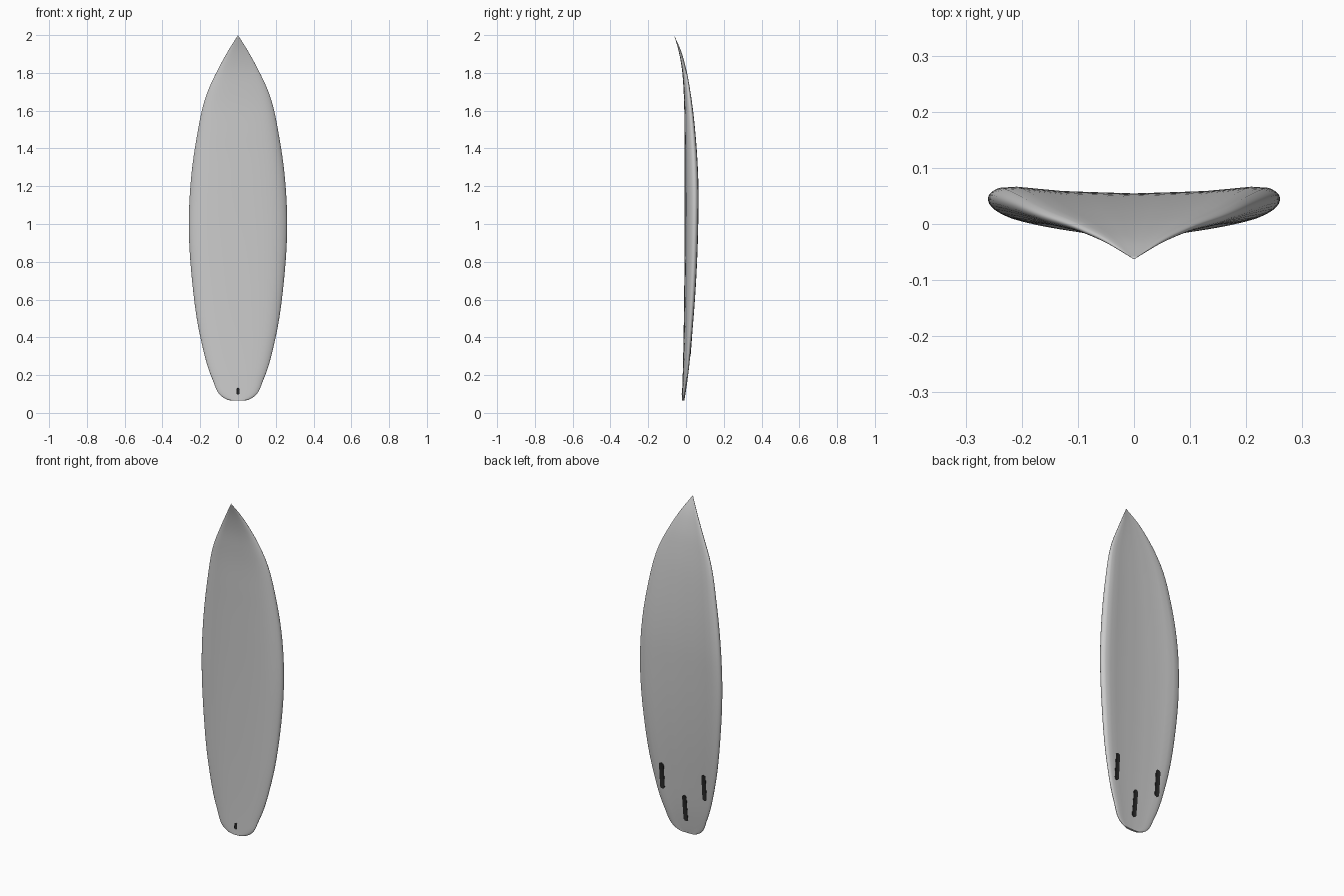
import bpy, bmesh, math
from mathutils import Vector
from mathutils.bvhtree import BVHTree

if "Cube" in bpy.data.objects:
    bpy.data.objects.remove(bpy.data.objects["Cube"])


def smooth_path(points, per_span):
    """Smooth curve through points (spacing by first two coordinates)."""
    pts = [Vector(p) for p in points]
    t = [0.0]
    for a, b in zip(pts, pts[1:]):
        t.append(t[-1] + math.hypot(b[0] - a[0], b[1] - a[1]))
    n = len(pts)
    tan = []
    for i in range(n):
        if 0 < i < n - 1:
            h0, h1 = t[i] - t[i - 1], t[i + 1] - t[i]
            s0, s1 = (pts[i] - pts[i - 1]) / h0, (pts[i + 1] - pts[i]) / h1
            tan.append((s0 * h1 + s1 * h0) / (h0 + h1))
        elif i == 0:
            tan.append((pts[1] - pts[0]) / (t[1] - t[0]))
        else:
            tan.append((pts[i] - pts[i - 1]) / (t[i] - t[i - 1]))
    out = []
    for i in range(n - 1):
        h = t[i + 1] - t[i]
        for k in range(per_span):
            s = k / per_span
            out.append(pts[i] * (2*s**3 - 3*s*s + 1) + tan[i] * (h * (s**3 - 2*s*s + s))
                       + pts[i + 1] * (3*s*s - 2*s**3) + tan[i + 1] * (h * (s**3 - s*s)))
    return out + [pts[-1]]


def finish(name, bm, material=None):
    bmesh.ops.recalc_face_normals(bm, faces=bm.faces)
    mesh = bpy.data.meshes.new(name)
    bm.to_mesh(mesh)
    ob = bpy.data.objects.new(name, mesh)
    bpy.context.collection.objects.link(ob)
    if material:
        mesh.materials.append(material)
    bpy.ops.object.select_all(action='DESELECT')
    ob.select_set(True)
    bpy.context.view_layer.objects.active = ob
    bpy.ops.object.shade_smooth_by_angle(angle=math.radians(40))
    return ob


# Board stations from tail to nose: height, half width, deck y, bottom y
stations = [
    (0.065, 0.0, -0.022, -0.010),
    (0.068, 0.050, -0.022, -0.009),
    (0.090, 0.090, -0.021, -0.005),
    (0.180, 0.136, -0.018, 0.008),
    (0.400, 0.199, -0.013, 0.030),
    (0.700, 0.243, -0.009, 0.052),
    (1.000, 0.260, -0.007, 0.063),
    (1.200, 0.252, -0.007, 0.064),
    (1.450, 0.220, -0.008, 0.051),
    (1.690, 0.165, -0.012, 0.024),
    (1.830, 0.100, -0.023, -0.002),
    (1.920, 0.050, -0.040, -0.028),
    (2.000, 0.0, -0.063, -0.063),
]
# Half cross-section: crowned deck, soft rail, concave bottom
section = [(0, 0), (0.42, 0.03), (0.77, 0.17), (0.95, 0.45), (1.0, 0.70),
           (0.985, 0.88), (0.93, 1.0), (0.5, 0.92), (0, 0.86)]
half = smooth_path(section, 3)
ring = [(p[0], p[1]) for p in half] + [(-p[0], p[1]) for p in half[-2:0:-1]]

# Board body
bm = bmesh.new()
rows = []
for z, w, deck, bottom in smooth_path(stations, 6):
    rows.append([bm.verts.new((u * w, deck + (bottom - deck) * v, z)) for u, v in ring])
for a, b in zip(rows, rows[1:]):
    for i in range(len(ring)):
        j = (i + 1) % len(ring)
        bm.faces.new((a[i], a[j], b[j], b[i]))
bmesh.ops.remove_doubles(bm, verts=bm.verts, dist=0.00002)
tree = BVHTree.FromBMesh(bm)
finish("board", bm)

dark = bpy.data.materials.new("dark_plastic")
dark.diffuse_color = (0.02, 0.02, 0.02, 1)
dark.use_nodes = True
dark.node_tree.nodes["Principled BSDF"].inputs["Base Color"].default_value = dark.diffuse_color


def inlay(name, x, z, width, height, side):
    """Rounded plate set flush into the board; side +1 is bottom, -1 deck."""
    r, n = width / 2, 12
    outline = []
    for i in range(2 * n):
        a = math.pi * i / (n - 0.5) if i < n else math.pi * (i - 0.5) / (n - 0.5)
        a = math.pi * (i / (n - 1) if i < n else 1 + (i - n) / (n - 1))
        shift = height / 2 - r if i < n else r - height / 2
        outline.append((r * math.cos(a), r * math.sin(a), shift))
    bm = bmesh.new()
    loops = []
    for scale, lift in ((1, -0.006), (1, 0.0015), (0.75, 0.002), (0.6, 0.001)):
        loop = []
        for px, pz, shift in outline:
            vx, vz = x + px * scale, z + pz * scale + shift
            hit = tree.ray_cast(Vector((vx, side, vz)), Vector((0, -side, 0)))[0]
            loop.append(bm.verts.new((vx, hit.y + side * lift, vz)))
        loops.append(loop)
    for a, b in zip(loops, loops[1:]):
        for i in range(2 * n):
            j = (i + 1) % (2 * n)
            bm.faces.new((a[i], a[j], b[j], b[i]))
    # Strip across the slot floor and back
    for loop in (loops[0], loops[-1]):
        bm.faces.new(loop)
    return finish(name, bm, dark)


# Fin boxes on the bottom and leash plug on the deck
inlay("fin_box_centre", 0, 0.215, 0.028, 0.155, 1)
for label, sx in (("left", -1), ("right", 1)):
    inlay("fin_box_" + label, sx * 0.135, 0.375, 0.028, 0.155, 1)
inlay("leash_plug", 0, 0.115, 0.018, 0.036, -1)
